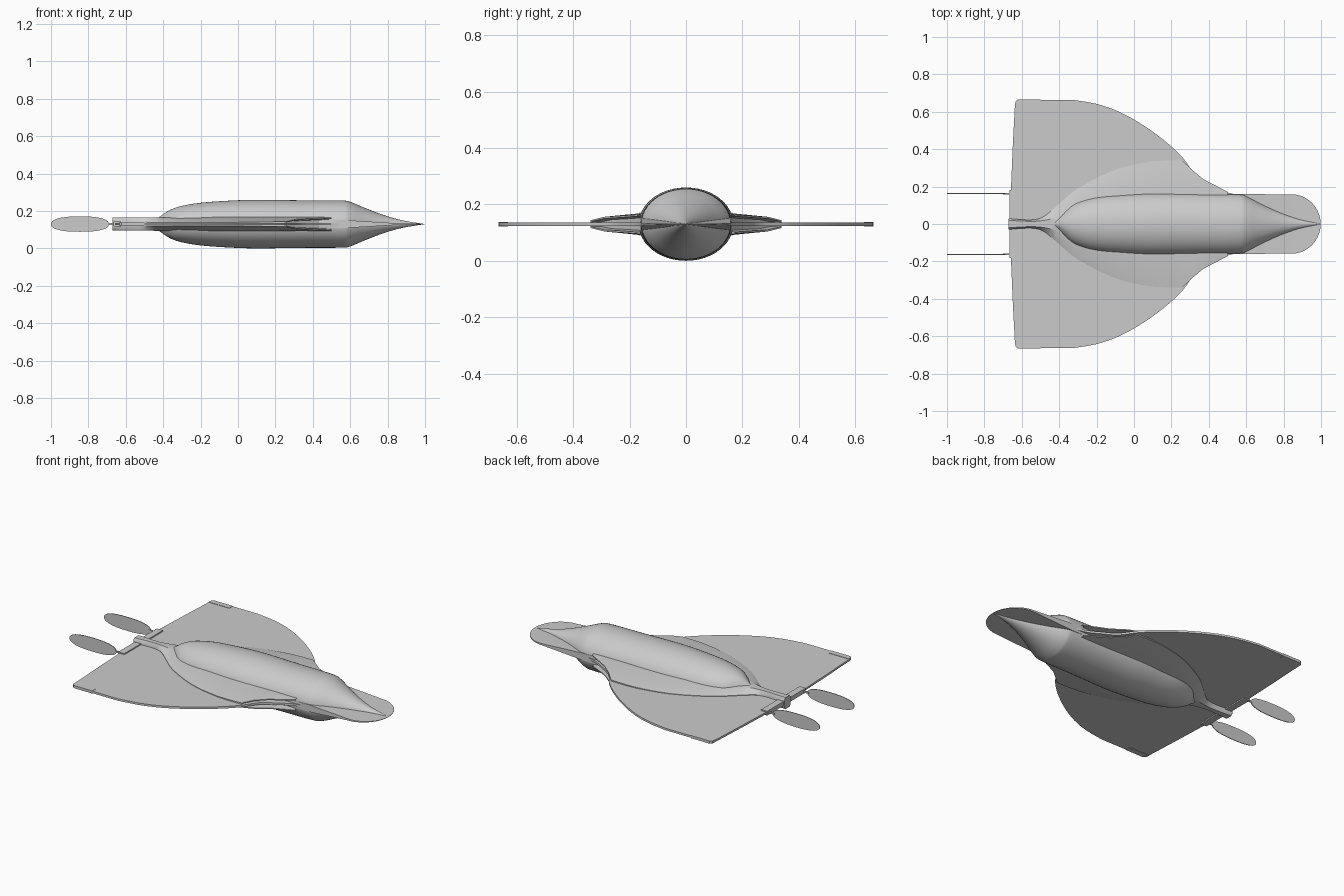
import bpy, bmesh, math
from mathutils import Vector

if "Cube" in bpy.data.objects:
    bpy.data.objects.remove(bpy.data.objects["Cube"])

ZC = 0.13  # height of the centre plane


def spline(pts, n=4):
    """Catmull-Rom refinement of a short list of tuples."""
    p = [Vector(q) for q in pts]
    out = []
    for i in range(len(p) - 1):
        a, b, c, d = p[max(i - 1, 0)], p[i], p[i + 1], p[min(i + 2, len(p) - 1)]
        for k in range(n):
            t = k / n
            out.append(b + 0.5 * t * ((c - a) + t * ((2 * a - 5 * b + 4 * c - d) + t * (3 * (b - c) + d - a))))
    return out + [p[-1]]


def finish(bm, name, angle=30, mirror=False):
    bmesh.ops.recalc_face_normals(bm, faces=bm.faces)
    me = bpy.data.meshes.new(name)
    bm.to_mesh(me)
    bm.free()
    ob = bpy.data.objects.new(name, me)
    bpy.context.collection.objects.link(ob)
    ob.location.z = ZC
    bpy.ops.object.select_all(action='DESELECT')
    ob.select_set(True)
    bpy.context.view_layer.objects.active = ob
    bpy.ops.object.shade_smooth_by_angle(angle=math.radians(angle))
    if mirror:
        m = ob.modifiers.new("mirror", 'MIRROR')
        m.use_axis = (False, True, False)
    return ob


def loft(bm, rings, closed=True, caps=True):
    """Skin rings of points; returns faces as rows [ring][segment]."""
    vs = [[bm.verts.new(p) for p in r] for r in rings]
    n = len(vs[0])
    rows = []
    for a, b in zip(vs, vs[1:]):
        rows.append([bm.faces.new((a[j], a[(j + 1) % n], b[(j + 1) % n], b[j]))
                     for j in range(n if closed else n - 1)])
    if caps:
        bm.faces.new(vs[0])
        bm.faces.new(vs[-1])
    return rows


def slab(name, outline, h, axis='Z', offset=0.0, mirror=True, angle=30):
    """Flat outline given thickness 2h along z or y."""
    bm = bmesh.new()
    if axis == 'Z':
        rings = [[(x, y, s * h) for x, y in outline] for s in (-1, 1)]
    else:
        rings = [[(x, offset + s * h, z) for x, z in outline] for s in (-1, 1)]
    loft(bm, rings)
    return finish(bm, name, angle, mirror)


# fuselage: elliptical sections (x, half width, half height)
body = spline([(-0.45, 0.012, 0.02), (-0.41, 0.03, 0.045), (-0.37, 0.07, 0.072), (-0.31, 0.115, 0.095),
               (-0.2, 0.147, 0.114), (-0.05, 0.161, 0.125), (0.1, 0.168, 0.13), (0.35, 0.164, 0.127),
               (0.55, 0.16, 0.126), (0.6, 0.15, 0.119), (0.68, 0.108, 0.086), (0.78, 0.062, 0.048),
               (0.88, 0.026, 0.02), (0.995, 0.001, 0.001)])
bm = bmesh.new()
N = 48
loft(bm, [[(x, w * math.cos(2 * math.pi * j / N), h * math.sin(2 * math.pi * j / N)) for j in range(N)]
          for x, w, h in body])
finish(bm, "fuselage", 40)

# nose plate: wedge thinning to a rounded tip
plate = [(0.45, 0.16, 0.022), (0.58, 0.16, 0.021)]
plate += [(0.84, 0.158, 0.005)]
plate += [(0.84 + 0.158 * math.sin(a), 0.158 * math.cos(a) + 0.001, 0.005 - 0.004 * math.sin(a))
          for a in [math.pi / 2 * k / 10 for k in range(1, 11)]]
bm = bmesh.new()
loft(bm, [[(x, w, h), (x, -w, h), (x, -w, -h), (x, w, -h)] for x, w, h in plate])
finish(bm, "nose_plate")

# thin delta wing with curved leading edge
lead = spline([(-0.33, 0.664), (-0.2, 0.642), (-0.08, 0.60), (0.05, 0.528), (0.17, 0.44),
               (0.26, 0.355), (0.33, 0.262), (0.40, 0.218), (0.48, 0.175), (0.56, 0.155)])
outline = [(0.56, 0), (-0.662, 0), (-0.658, 0.18), (-0.648, 0.42), (-0.637, 0.63), (-0.634, 0.652), (-0.622, 0.664)]
outline += [tuple(p) for p in lead]
slab("wing", outline, 0.006)

# rounded wing tips at the trailing corner
tip = [(-0.622, 0.665), (-0.634, 0.653), (-0.636, 0.632), (-0.5, 0.632), (-0.5, 0.665)]
slab("wing_tip", tip, 0.008)

# raised centre section and tail spine (x, shoulder y, edge y, shoulder h, edge h)
deck = spline([(-0.672, 0.02, 0.03, 0.034, 0.022), (-0.56, 0.014, 0.022, 0.034, 0.016),
               (-0.49, 0.018, 0.036, 0.035, 0.01), (-0.42, 0.035, 0.09, 0.036, 0.009),
               (-0.3, 0.09, 0.19, 0.037, 0.009), (-0.1, 0.15, 0.29, 0.038, 0.009),
               (0.1, 0.168, 0.335, 0.038, 0.011), (0.26, 0.168, 0.338, 0.038, 0.014)], 3)
deck += [Vector(p) for p in [(0.31, 0.168, 0.29, 0.038, 0.026), (0.37, 0.168, 0.24, 0.038, 0.029),
                             (0.5, 0.162, 0.172, 0.036, 0.034)]]
bm = bmesh.new()
rows = loft(bm, [[(x, 0, h), (x, ys, h), (x, ye, he), (x, ye, -he), (x, ys, -h), (x, 0, -h)]
                 for x, ys, ye, h, he in deck], closed=False, caps=False)
# intake mouth recessed into the slanted front of the deck
mouth = [r[2] for r in rows[-3:]]
bmesh.ops.recalc_face_normals(bm, faces=bm.faces)
bmesh.ops.inset_region(bm, faces=mouth, thickness=0.006, depth=0)
bmesh.ops.inset_region(bm, faces=mouth, thickness=0.004, depth=-0.04)
# close the tail end
ends = [e for e in bm.edges if e.is_boundary and all(v.co.x < -0.67 for v in e.verts)]
bmesh.ops.contextual_create(bm, geom=ends)
finish(bm, "centre_deck", 30, True)

# motor mounts along the trailing edge
slab("motor_mount", [(-0.665, 0.02), (-0.665, 0.182), (-0.625, 0.182), (-0.625, 0.02)], 0.013)

# propeller blades behind the wing, edge-on to the top view, with short shafts
blade = []
for k in range(40):
    a = 2 * math.pi * k / 40
    c, s = math.cos(a), math.sin(a)
    blade.append((-0.845 + 0.155 * math.copysign(abs(c) ** 0.8, c), 0.041 * math.copysign(abs(s) ** 0.85, s)))
slab("propeller_blade", blade, 0.002, 'Y', 0.163)
slab("propeller_shaft", [(-0.70, -0.005), (-0.65, -0.005), (-0.65, 0.005), (-0.70, 0.005)], 0.004, 'Y', 0.163)
